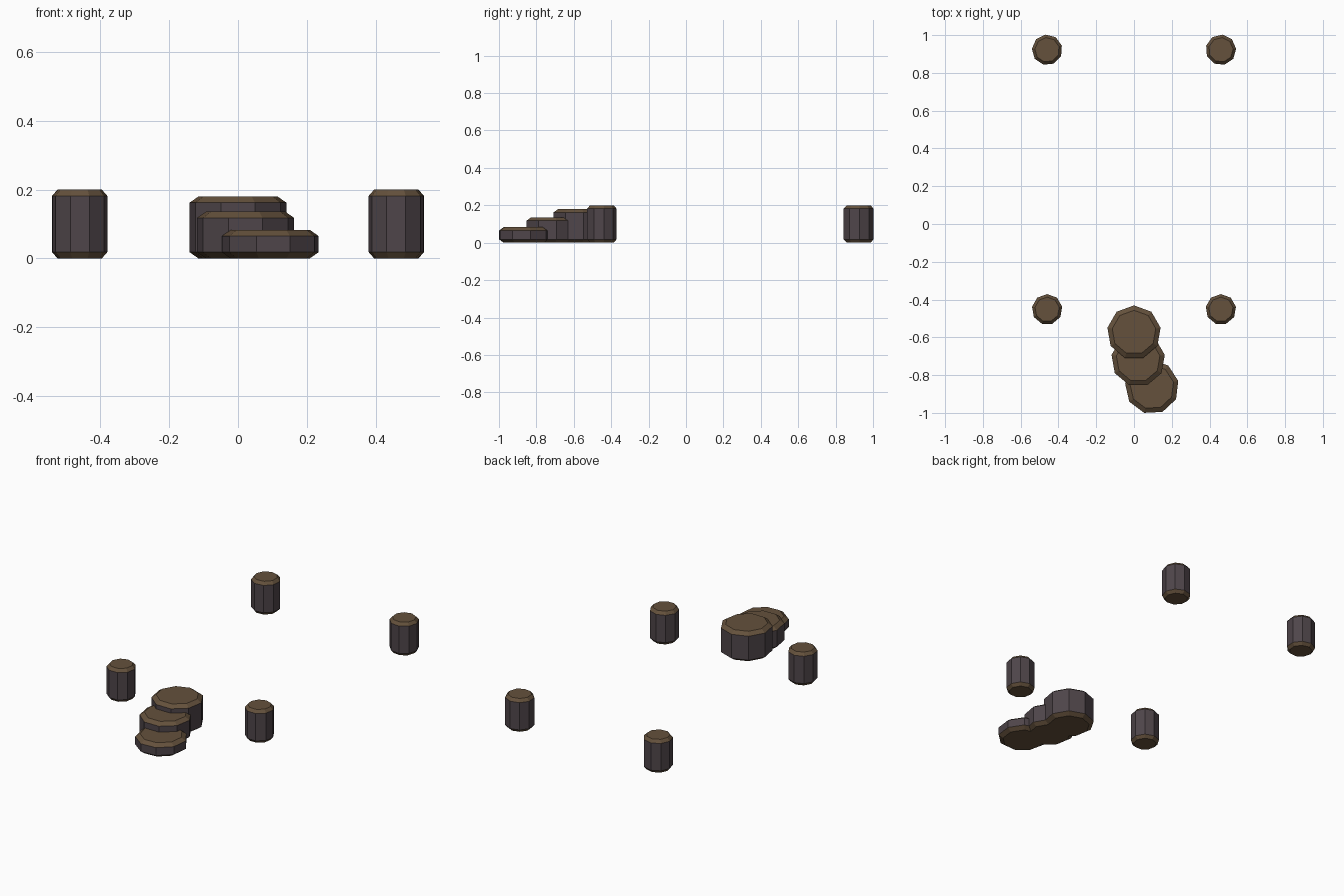
import bpy, math

if "Cube" in bpy.data.objects:
    bpy.data.objects.remove(bpy.data.objects["Cube"])


def material(name, rgb):
    m = bpy.data.materials.new(name)
    m.diffuse_color = (*rgb, 1)
    m.use_nodes = True
    m.node_tree.nodes["Principled BSDF"].inputs["Base Color"].default_value = m.diffuse_color
    return m


bark = material("dark_bark", (0.078, 0.060, 0.068))
cut_wood = material("brown_cut_wood", (0.128, 0.082, 0.045))


def log(name, x, y, radius, height, inset, turn=0, sides=9, rise=0.018):
    """Upright log with chamfered ends; bark sides, cut wood on ends."""
    rings = [(radius - inset, 0), (radius, rise),
             (radius, height - rise), (radius - inset, height)]
    verts = []
    for r, z in rings:
        for i in range(sides):
            a = math.radians(90 + turn) + math.tau * i / sides
            verts.append((r * math.cos(a), r * math.sin(a), z))
    faces = [tuple(reversed(range(sides))), tuple(range(3 * sides, 4 * sides))]
    for k in range(3):
        for i in range(sides):
            j = (i + 1) % sides
            faces.append((k * sides + i, k * sides + j,
                          (k + 1) * sides + j, (k + 1) * sides + i))
    me = bpy.data.meshes.new(name)
    me.from_pydata(verts, [], faces)
    me.materials.append(bark)
    me.materials.append(cut_wood)
    for p in me.polygons:
        p.material_index = 1 if abs(p.normal.z) > 0.3 else 0
    ob = bpy.data.objects.new(name, me)
    ob.location = (x, y, 0)
    bpy.context.collection.objects.link(ob)


# Four corner posts
for side, sx in (("left", -1), ("right", 1)):
    for end, y, turn in (("front", -0.452, 0), ("back", 0.922, -6)):
        log(f"{end}_{side}_post", sx * 0.46, y, 0.081, 0.20, 0.016, turn * sx)

# Three stepping stumps climbing towards the posts
log("high_step", 0.0, -0.574, 0.143, 0.18, 0.026)
log("middle_step", 0.022, -0.718, 0.143, 0.136, 0.026)
log("low_step", 0.095, -0.863, 0.143, 0.083, 0.026, 3)
